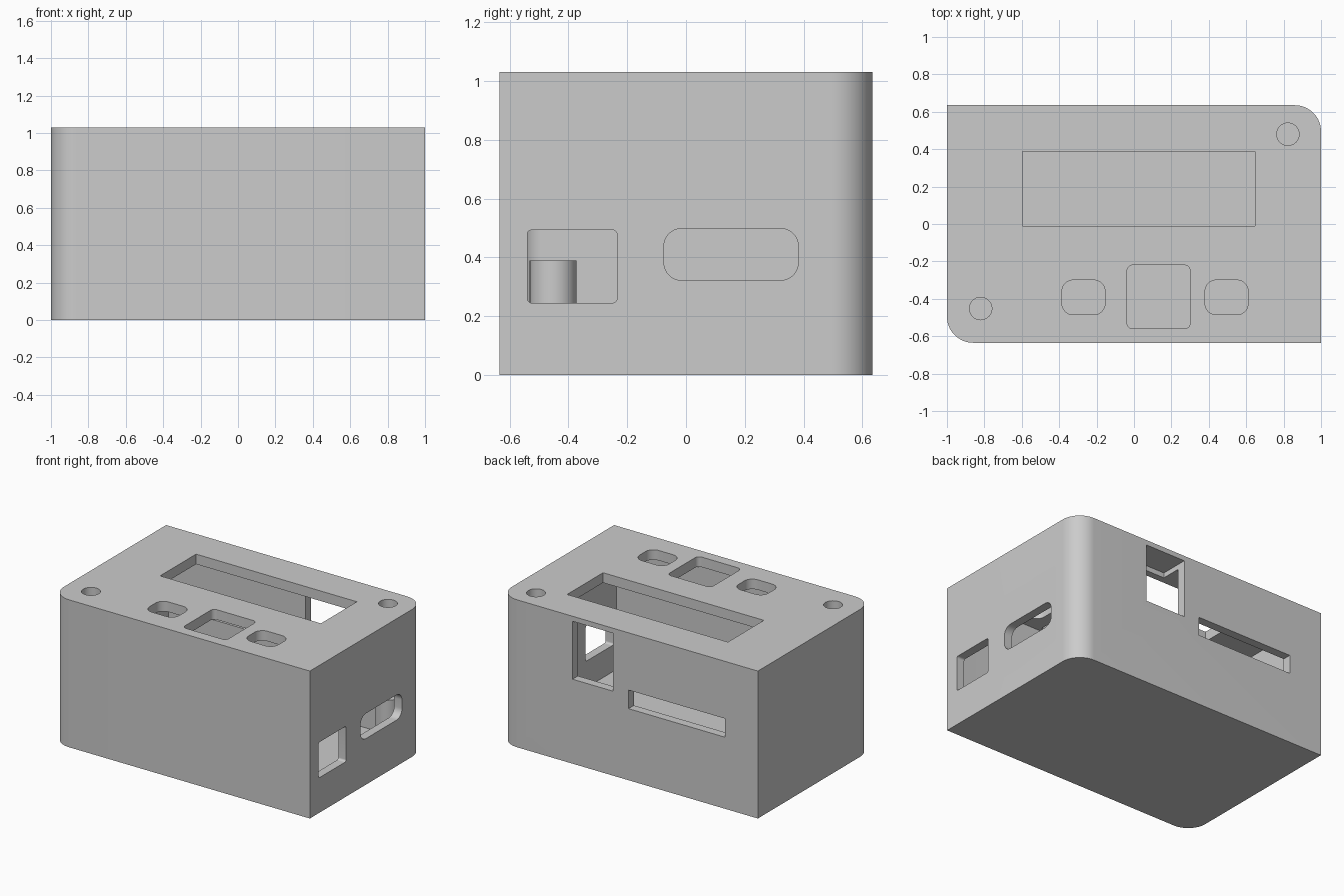
import bpy
import bmesh
import math

if "Cube" in bpy.data.objects:
    bpy.data.objects.remove(bpy.data.objects["Cube"], do_unlink=True)

grey = bpy.data.materials.new("light_grey_plastic")
grey.use_nodes = True
colour = (0.6, 0.6, 0.6, 1)
grey.diffuse_color = colour
grey.node_tree.nodes["Principled BSDF"].inputs["Base Color"].default_value = colour

HALF_Y, HEIGHT = 0.635, 1.03
WALL, ROOF, CORNER = 0.06, 0.07, 0.14


def prism(name, axis, u, v, w, radii=(0, 0, 0, 0), steps=10):
    """Rounded rectangle in u, v, extruded along the axis over the range w."""
    place = {"x": lambda a, b, c: (c, a, b),
             "y": lambda a, b, c: (a, c, b),
             "z": lambda a, b, c: (a, b, c)}[axis]
    corners = [(u[0], v[0], 1, 1), (u[1], v[0], -1, 1),
               (u[1], v[1], -1, -1), (u[0], v[1], 1, -1)]
    outline = []
    for i, ((cu, cv, su, sv), r) in enumerate(zip(corners, radii)):
        count = steps if r else 0
        for k in range(count + 1):
            a = math.pi * (1 + i / 2 + k / (2 * max(count, 1)))
            outline.append((cu + r * (su + math.cos(a)), cv + r * (sv + math.sin(a)))
                           if r else (cu, cv))
    bm = bmesh.new()
    rings = [[bm.verts.new(place(a, b, c)) for a, b in outline] for c in w]
    for ring in rings:
        bm.faces.new(ring)
    n = len(outline)
    for i in range(n):
        j = (i + 1) % n
        bm.faces.new((rings[0][i], rings[0][j], rings[1][j], rings[1][i]))
    bmesh.ops.recalc_face_normals(bm, faces=bm.faces)
    mesh = bpy.data.meshes.new(name)
    bm.to_mesh(mesh)
    bm.free()
    mesh.materials.append(grey)
    obj = bpy.data.objects.new(name, mesh)
    bpy.context.collection.objects.link(obj)
    return obj


def activate(obj):
    bpy.ops.object.select_all(action="DESELECT")
    obj.select_set(True)
    bpy.context.view_layer.objects.active = obj


def cut(target, cutter):
    cutter.hide_render = True
    mod = target.modifiers.new(cutter.name, "BOOLEAN")
    mod.operation, mod.solver, mod.object = "DIFFERENCE", "EXACT", cutter
    activate(target)
    bpy.ops.object.modifier_apply(modifier=mod.name)
    bpy.data.objects.remove(cutter, do_unlink=True)


# Case: two opposite upright corners are rounded, and the inside is hollow
case = prism("case", "z", (-1, 1), (-HALF_Y, HALF_Y), (0, HEIGHT),
             (CORNER, 0, CORNER, 0), 16)
inner = CORNER - WALL
cut(case, prism("cavity", "z", (WALL - 1, 1 - WALL),
                (WALL - HALF_Y, HALF_Y - WALL), (WALL, HEIGHT - ROOF),
                (inner, 0, inner, 0), 16))

# Roof openings: display window and three buttons
roof = (HEIGHT - 2 * ROOF, HEIGHT + 0.1)
cut(case, prism("display_window", "z", (-0.595, 0.648), (-0.01, 0.387), roof))
for name, u, v, r in (("left_button", (-0.385, -0.155), (-0.485, -0.3), 0.06),
                      ("middle_button", (-0.037, 0.3), (-0.56, -0.22), 0.03),
                      ("right_button", (0.38, 0.61), (-0.485, -0.3), 0.06)):
    cut(case, prism(name, "z", u, v, roof, (r,) * 4))

# Side wall ports
side = (0.9, 1.1)
cut(case, prism("square_port", "x", (-0.54, -0.235), (0.245, 0.493), side, (0.015,) * 4))
cut(case, prism("slot_port", "x", (-0.075, 0.382), (0.322, 0.498), side, (0.06,) * 4))

# Back wall ports: the tall one also recesses the underside of the roof
cut(case, prism("tall_port", "y", (0.12, 0.432), (0.59, 0.995), (0.435, 0.8)))
cut(case, prism("long_port", "y", (-0.745, 0), (0.5, 0.63), (0.52, 0.8)))

# Screw holes through the roof, with a post standing on the floor under each
parts = [case]
for label, x, y in (("front", -0.82, -0.452), ("back", 0.823, 0.48)):
    r = 0.06
    cut(case, prism(label + "_screw_hole", "z", (x - r, x + r), (y - r, y + r),
                    roof, (r,) * 4))
    r = 0.08
    parts.append(prism(label + "_screw_post", "z", (x - r, x + r), (y - r, y + r),
                       (WALL / 2, 0.39), (r,) * 4))

for obj in parts:
    bm = bmesh.new()
    bm.from_mesh(obj.data)
    bmesh.ops.remove_doubles(bm, verts=bm.verts, dist=1e-5)
    bm.to_mesh(obj.data)
    bm.free()
    activate(obj)
    bpy.ops.object.shade_smooth_by_angle(angle=math.radians(30))
